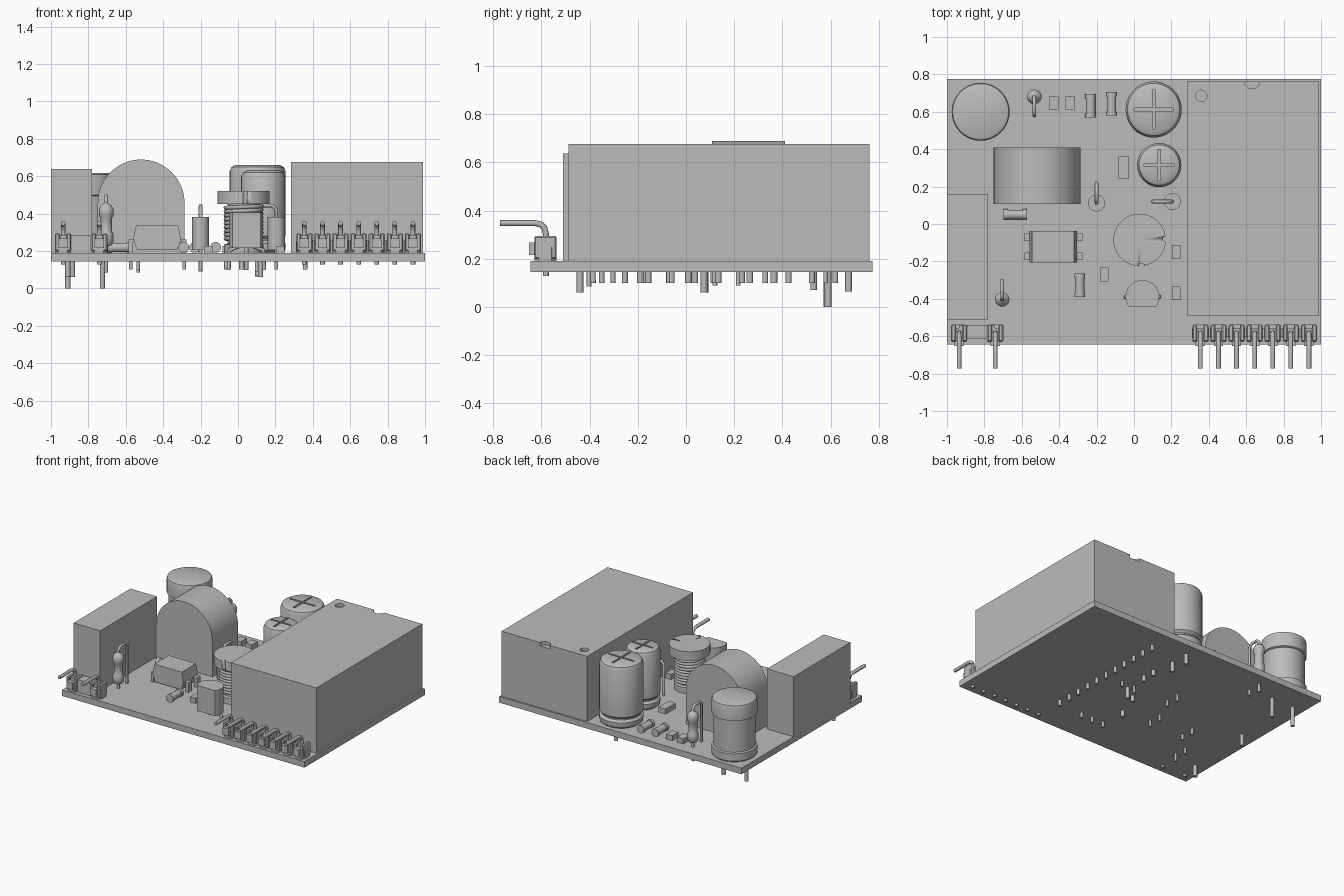
import bpy, bmesh
from math import pi, sin, cos, radians
from mathutils import Vector, Matrix

cube = bpy.data.objects.get("Cube")
if cube:
    bpy.data.objects.remove(cube, do_unlink=True)

grey = bpy.data.materials.new("plain_grey")
grey.use_nodes = True
grey.diffuse_color = (0.5, 0.5, 0.5, 1)
grey.node_tree.nodes["Principled BSDF"].inputs["Base Color"].default_value = (0.5, 0.5, 0.5, 1)
TOP, UNDER = 0.19, 0.145


def select(ob):
    bpy.ops.object.select_all(action='DESELECT')
    ob.select_set(True)
    bpy.context.view_layer.objects.active = ob


def finish(name, bm, smooth=False):
    bmesh.ops.recalc_face_normals(bm, faces=bm.faces)
    me = bpy.data.meshes.new(name)
    bm.to_mesh(me)
    bm.free()
    ob = bpy.data.objects.new(name, me)
    bpy.context.collection.objects.link(ob)
    me.materials.append(grey)
    if smooth:
        select(ob)
        bpy.ops.object.shade_smooth_by_angle(angle=radians(35))
    return ob


def box(name, x, y, z, bevel=0):
    """Box from (low, high) pairs."""
    bm = bmesh.new()
    bmesh.ops.create_cube(bm, size=1)
    for v in bm.verts:
        v.co = [lo + (hi - lo) * (c + 0.5) for c, (lo, hi) in zip(v.co, (x, y, z))]
    if bevel:
        bmesh.ops.bevel(bm, geom=list(bm.edges), offset=bevel, segments=1, affect='EDGES')
    return finish(name, bm)


def prism(name, pts, lo, hi, upright=False, smooth=True):
    """Extruded outline: along z, or along y when upright."""
    bm = bmesh.new()
    f = bm.faces.new([bm.verts.new((a, lo, b) if upright else (a, b, lo)) for a, b in pts])
    r = bmesh.ops.extrude_face_region(bm, geom=[f])
    step = Vector((0, hi - lo, 0) if upright else (0, 0, hi - lo))
    bmesh.ops.translate(bm, vec=step, verts=[v for v in r["geom"] if isinstance(v, bmesh.types.BMVert)])
    return finish(name, bm, smooth)


def lathe(name, x, y, profile, axis='Z', z=0, steps=40):
    """Revolve a (radius, height) profile."""
    bm = bmesh.new()
    vs = [bm.verts.new((r, 0, h)) for r, h in profile]
    es = [bm.edges.new(p) for p in zip(vs, vs[1:])]
    bmesh.ops.spin(bm, geom=vs + es, axis=(0, 0, 1), cent=(0, 0, 0), angle=2 * pi, steps=steps)
    bmesh.ops.remove_doubles(bm, verts=bm.verts, dist=1e-5)
    turn = {'Z': Matrix(), 'X': Matrix.Rotation(pi / 2, 4, 'Y'), 'Y': Matrix.Rotation(-pi / 2, 4, 'X')}[axis]
    bm.transform(Matrix.Translation((x, y, z)) @ turn)
    return finish(name, bm, True)


def rod(name, x, y, lo, hi, r):
    return lathe(name, x, y, [(0, lo), (r, lo), (r, hi), (0, hi)], steps=12)


def wire(name, pts, r):
    cu = bpy.data.curves.new(name, 'CURVE')
    cu.dimensions, cu.bevel_depth, cu.bevel_resolution, cu.use_fill_caps = '3D', r, 2, True
    sp = cu.splines.new('POLY')
    sp.points.add(len(pts) - 1)
    for p, q in zip(sp.points, pts):
        p.co = (*q, 1)
    ob = bpy.data.objects.new(name, cu)
    bpy.context.collection.objects.link(ob)
    cu.materials.append(grey)
    select(ob)
    bpy.ops.object.convert(target='MESH')
    bpy.ops.object.shade_smooth_by_angle(angle=radians(50))


def cut(ob, cutters):
    for c in cutters:
        c.hide_render = True
        m = ob.modifiers.new("cut", 'BOOLEAN')
        m.operation, m.object, m.solver = 'DIFFERENCE', c, 'EXACT'
        select(ob)
        bpy.ops.object.modifier_apply(modifier=m.name)
        bpy.data.objects.remove(c, do_unlink=True)


def arc(cx, cy, r, a0, a1, n):
    return [(cx + r * cos(radians(a0 + (a1 - a0) * i / n)), cy + r * sin(radians(a0 + (a1 - a0) * i / n)))
            for i in range(n + 1)]


# board and the two boxed modules
box("board", (-1, 1), (-0.645, 0.775), (UNDER, TOP))
module = box("power_module", (0.283, 0.988), (-0.488, 0.762), (TOP, 0.676))
cut(module, [rod("dot_cutter", 0.36, 0.685, 0.655, 0.7, 0.031),
             rod("notch_cutter", 0.632, 0.765, 0.65, 0.7, 0.042)])
box("box_capacitor", (-1, -0.78), (-0.51, 0.16), (TOP, 0.638))

# disc with straight sides
prism("disc_varistor", arc(-0.518, 0.457, 0.232, 0, 180, 36) + [(-0.75, TOP), (-0.286, TOP)],
      0.107, 0.41, upright=True)

# round fuse with cap and base rim
lathe("round_fuse", -0.82, 0.6, [(0, TOP), (0.145, TOP), (0.155, 0.2), (0.155, 0.255), (0.142, 0.26),
      (0.142, 0.495), (0.155, 0.5), (0.155, 0.595), (0.15, 0.61), (0.135, 0.617), (0, 0.617)])

# electrolytic capacitors with pinched foot and cross vent
for name, x, y, r, h in (("large", 0.105, 0.612, 0.15, 0.66), ("small", 0.135, 0.315, 0.118, 0.632)):
    can = lathe(name + "_capacitor", x, y, [
        (0, TOP), (r - 0.02, TOP), (r - 0.004, TOP + 0.012), (r, TOP + 0.03), (r, TOP + 0.05),
        (r - 0.015, TOP + 0.065), (r - 0.015, TOP + 0.075), (r, TOP + 0.09), (r, h - 0.035),
        (r - 0.01, h - 0.012), (r - 0.03, h), (0, h)])
    a, w = 0.7 * r, 0.007
    cross = [(w, w), (w, a), (-w, a), (-w, w), (-a, w), (-a, -w), (-w, -w), (-w, -a),
             (w, -a), (w, -w), (a, -w), (a, w)]
    cut(can, [prism("vent_cutter", [(x + p, y + q) for p, q in cross], h - 0.012, h + 0.02, smooth=False)])

# drum inductor: flanges, core and winding
drum = lathe("inductor_core", 0.03, -0.085, [(0, TOP), (0.105, TOP), (0.105, 0.235), (0.085, 0.24),
             (0.085, 0.452), (0.14, 0.452), (0.14, 0.52), (0, 0.52)])
cut(drum, [rod("slot_cutter", 0.168, -0.08, 0.43, 0.54, 0.014),
           rod("slot_cutter", 0.04, -0.224, 0.43, 0.54, 0.014)])
turns = 9
wire("inductor_winding", [(0.03 + 0.096 * cos(t * pi / 12), -0.085 + 0.096 * sin(t * pi / 12),
                           0.255 + 0.186 * t / (24 * turns)) for t in range(24 * turns + 1)], 0.011)

# half-round transistor with bent outer legs
prism("transistor", arc(0.045, -0.39, 0.09, -34, 214, 28), 0.215, 0.405)
for s in (-1, 0, 1):
    wire("transistor_leg", [(0.045 + 0.04 * s, -0.39, 0.225), (0.045 + 0.09 * s, -0.39, 0.205),
                            (0.045 + 0.095 * s, -0.385, 0.1)], 0.011)

# optocoupler
prism("optocoupler", [(-0.54, 0.205), (-0.325, 0.205), (-0.305, 0.265), (-0.32, 0.337),
                      (-0.545, 0.337), (-0.56, 0.265)], -0.207, -0.038, upright=True, smooth=False)
for y in (-0.172, -0.072):
    for s in (-1, 1):
        x = -0.43 + s * 0.143
        box("optocoupler_leg", (x - 0.012, x + 0.012), (y - 0.02, y + 0.02), (0.19, 0.262))
        rod("optocoupler_pin", x, y, 0.1, 0.2, 0.01)
        box("optocoupler_shoulder", sorted((x, -0.43 + s * 0.1)), (y - 0.02, y + 0.02), (0.25, 0.262))

# upright resistors with a wire looped over
for x, y, e in ((-0.705, -0.403, 0.1), (-0.533, 0.68, -0.1)):
    lathe("upright_resistor", x, y, [(0, 0.225), (0.028, 0.23), (0.039, 0.25), (0.039, 0.29), (0.031, 0.305),
          (0.031, 0.375), (0.039, 0.39), (0.039, 0.425), (0.028, 0.445), (0.012, 0.455), (0, 0.47)], steps=20)
    wire("resistor_lead", [(x, y, 0.085), (x, y, 0.475), (x, y + 0.2 * e, 0.494), (x, y + 0.8 * e, 0.494),
                           (x, y + e, 0.475), (x, y + e, 0.1)], 0.01)

# upright diodes
for x, y, dx, dy in ((-0.2, 0.112, 0, 0.105), (0.205, 0.12, -0.105, 0)):
    rod("upright_diode", x, y, 0.205, 0.382, 0.046)
    path = ((0, 0.1), (0, 0.42), (0.2, 0.443), (0.8, 0.443), (1, 0.42), (1, 0.09))
    wire("diode_lead", [(x + dx * t, y + dy * t, z) for t, z in path], 0.01)

# small round surface parts
for x, y, axis in ((-0.232, 0.632, 'Y'), (-0.12, 0.642, 'Y'), (-0.635, 0.05, 'X'), (-0.29, -0.328, 'Y')):
    half = [(0, 0.063), (0.029, 0.063), (0.029, 0.04), (0.025, 0.04)]
    lathe("round_chip", x, y, half + [(r, -h) for r, h in reversed(half)], axis, 0.219, 20)

# small flat surface parts
for x, y, w, d in ((-0.43, 0.647, 0.05, 0.072), (-0.34, 0.647, 0.05, 0.072), (-0.055, 0.302, 0.058, 0.118),
                   (-0.16, -0.27, 0.046, 0.074), (0.225, -0.15, 0.046, 0.074), (0.225, -0.37, 0.046, 0.074)):
    box("flat_chip", (x - w / 2, x + w / 2), (y - d / 2, y + d / 2), (TOP, 0.228))


# angled pin headers
def header_cell(x):
    c = 0.02
    w, lo, hi = 0.044, -0.63, -0.538
    prism("header_base", [(x - w + c, lo), (x + w - c, lo), (x + w, lo + c), (x + w, hi - c), (x + w - c, hi),
                          (x - w + c, hi), (x - w, hi - c), (x - w, lo + c)], TOP, 0.25, smooth=False)
    for s in (-1, 1):
        box("header_prong", (x + s * 0.03 - 0.013, x + s * 0.03 + 0.013), (lo, hi), (0.2, 0.295), 0.006)
    box("header_web", (x - 0.03, x + 0.03), (-0.612, -0.555), (0.2, 0.285))
    box("header_lip", (x - 0.025, x + 0.025), (-0.652, lo + 0.01), (0.215, 0.268))
    wire("header_pin", [(x, -0.772, 0.348), (x, -0.625, 0.348), (x, -0.602, 0.342), (x, -0.588, 0.328),
                        (x, -0.582, 0.305), (x, -0.582, 0.128)], 0.0125)


for i in range(7):
    header_cell(0.355 + 0.0967 * i)
box("header_bridge", (0.33, 0.96), (-0.605, -0.56), (TOP, 0.26))
for x in (-0.935, -0.742):
    header_cell(x)
box("header_bridge", (-0.935, -0.742), (-0.615, -0.54), (TOP, 0.285))

# leads below the board
for i in range(11):
    rod("module_pin", 0.36, -0.35 + 0.097 * i, 0.1, 0.16, 0.012)
for x, y, z in ((-0.91, 0.585, 0), (-0.725, 0.59, 0), (-0.885, 0.08, 0.06), (-0.91, -0.44, 0.06),
                (0.105, 0.675, 0.065), (0.105, 0.53, 0.07), (0.135, 0.365, 0.1), (0.135, 0.265, 0.1),
                (-0.06, -0.19, 0.1), (0.02, 0.01, 0.1), (0.12, 0.075, 0.06)):
    rod("lead_pin", x, y, z, 0.16, 0.014)
